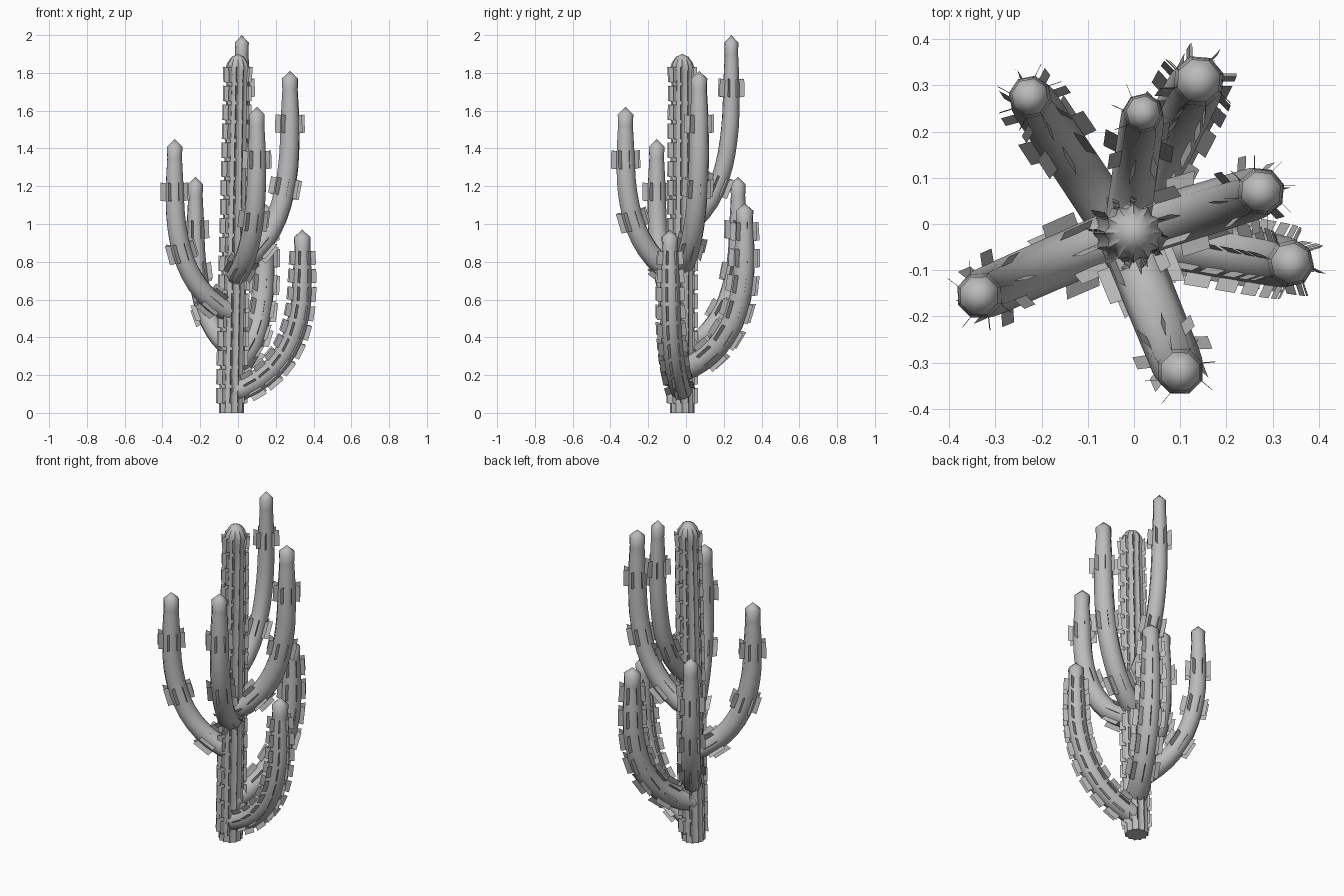
import bpy, bmesh, math
from mathutils import Vector

if "Cube" in bpy.data.objects:
    bpy.data.objects.remove(bpy.data.objects["Cube"], do_unlink=True)

gray = bpy.data.materials.new("plain_gray")
gray.use_nodes = True
COLOUR = (0.5, 0.5, 0.5, 1)
gray.diffuse_color = COLOUR
gray.node_tree.nodes["Principled BSDF"].inputs["Base Color"].default_value = COLOUR


def lerp_table(table, d):
    """Piecewise linear lookup in a list of (position, value) pairs."""
    for (a, va), (b, vb) in zip(table, table[1:]):
        if d <= b:
            return va + (vb - va) * (d - a) / (b - a)
    return table[-1][1]


def smooth_path(pts, steps):
    """Catmull-Rom curve through the points."""
    ext = [pts[0] * 2 - pts[1]] + pts + [pts[-1] * 2 - pts[-2]]
    out = []
    for a, b, c, d in zip(ext, ext[1:], ext[2:], ext[3:]):
        for k in range(steps):
            t = k / steps
            out.append(0.5 * (2 * b + (c - a) * t + (2 * a - 5 * b + 4 * c - d) * t ** 2
                              + (3 * b - a - 3 * c + d) * t ** 3))
    return out + [pts[-1]]


def at_length(path, s):
    """Point and direction at distance s along the path."""
    for a, b in zip(path, path[1:]):
        seg = (b - a).length
        if s <= seg or b is path[-1]:
            return a + (b - a) * (s / seg), (b - a).normalized()
        s -= seg


def finish(bm, name):
    mesh = bpy.data.meshes.new(name)
    bm.to_mesh(mesh)
    bm.free()
    mesh.materials.append(gray)
    mesh.shade_smooth()
    mesh.set_sharp_from_angle(angle=math.radians(55))
    obj = bpy.data.objects.new(name, mesh)
    bpy.context.collection.objects.link(obj)


def stem(name, path, side, table, radius, sides, groove, spines):
    """Tapered tube with a pointed cap, plus rows of thin spine plates."""
    total = sum((b - a).length for a, b in zip(path, path[1:]))

    def ring_dir(tangent, ang):
        out = side.cross(tangent).normalized()
        return side * math.cos(ang) + out * math.sin(ang)

    # body: rings along the path, closer together near the cap
    body = bmesh.new()
    stops = [total * i / 16 for i in range(16) if total * i / 16 < total - 0.12]
    stops += [total - d for d, _ in reversed(table) if 0 < d < 0.12]
    rings = []
    count = sides * (2 if groove else 1)
    for s in stops:
        p, t = at_length(path, s)
        r = radius * lerp_table(table, total - s)
        rings.append([body.verts.new(p + ring_dir(t, math.tau * k / count)
                      * r * (1 - groove * (k % 2))) for k in range(count)])
    for lo, hi in zip(rings, rings[1:]):
        for k in range(count):
            n = (k + 1) % count
            body.faces.new((lo[k], lo[n], hi[n], hi[k]))
    tip = body.verts.new(path[-1])
    for k in range(count):
        body.faces.new((rings[-1][k], rings[-1][(k + 1) % count], tip))
    body.faces.new(rings[0])
    bmesh.ops.recalc_face_normals(body, faces=body.faces)
    finish(body, name)

    # spines: one plate on each rib, repeated along the stem
    first, spacing, length, depth = spines
    plates = bmesh.new()
    s = total - first
    while s > 0.09:
        for k in range(sides):
            ang = math.tau * k / sides
            corners = []
            for off, lift in ((-1, 0), (-0.9, 1), (1, 1), (0.9, 0)):
                u = s + off * length / 2
                p, t = at_length(path, u)
                r = radius * lerp_table(table, total - u)
                grow = r + depth if lift else r * 0.93
                corners.append(plates.verts.new(p + ring_dir(t, ang + 0.12 * lift) * grow))
            plates.faces.new(corners)
        s -= spacing
    finish(plates, name + "_spines")


# trunk, leaning slightly
trunk_base, trunk_top = Vector((-0.035, -0.02, 0)), Vector((0.0, -0.02, 1.9))
trunk_taper = [(0, 0), (0.015, 0.5), (0.045, 0.83), (0.075, 0.98), (0.11, 0.86),
               (0.3, 0.9), (1.2, 1), (1.9, 1)]
stem("trunk", [trunk_base, trunk_top], Vector((1, 0, 0)), trunk_taper,
     0.066, 12, 0.16, (0.11, 0.1, 0.085, 0.018))

# arms: name, tip, joint height, radius, spine spacing
ARMS = [
    ("back_tall_arm", (0.02, 0.24, 2.0), 0.98, 0.047, 0.52),
    ("left_tall_arm", (0.275, 0.07, 1.81), 0.78, 0.056, 0.34),
    ("front_arm", (0.1, -0.32, 1.62), 0.72, 0.056, 0.32),
    ("right_arm", (-0.335, -0.155, 1.45), 0.53, 0.055, 0.32),
    ("back_right_arm", (-0.225, 0.275, 1.25), 0.34, 0.051, 0.23),
    ("back_left_arm", (0.14, 0.31, 1.11), 0.23, 0.061, 0.14),
    ("left_low_arm", (0.34, -0.085, 0.97), 0.11, 0.056, 0.095),
]
BEND = [(0, 0), (0.25, 0.04), (0.57, 0.14), (0.83, 0.3), (0.97, 0.51), (1, 0.74), (1, 1)]
arm_taper = [(0, 0), (0.04, 0.8), (0.1, 0.76), (0.25, 0.92), (0.5, 1), (1.5, 1.08)]
for name, tip, joint, radius, spacing in ARMS:
    tip = Vector(tip)
    start = trunk_base.lerp(trunk_top, joint / 1.9)
    travel = tip - start
    flat = Vector((travel.x, travel.y, 0))
    path = smooth_path([start + flat * f + Vector((0, 0, travel.z * h)) for f, h in BEND], 6)
    side = Vector((-flat.y, flat.x, 0)).normalized()
    first = 0.28 if spacing > 0.2 else 0.15
    length = min(0.1, spacing * 0.8)
    stem(name, path, side, arm_taper, radius, 8, 0, (first, spacing, length, 0.028))
